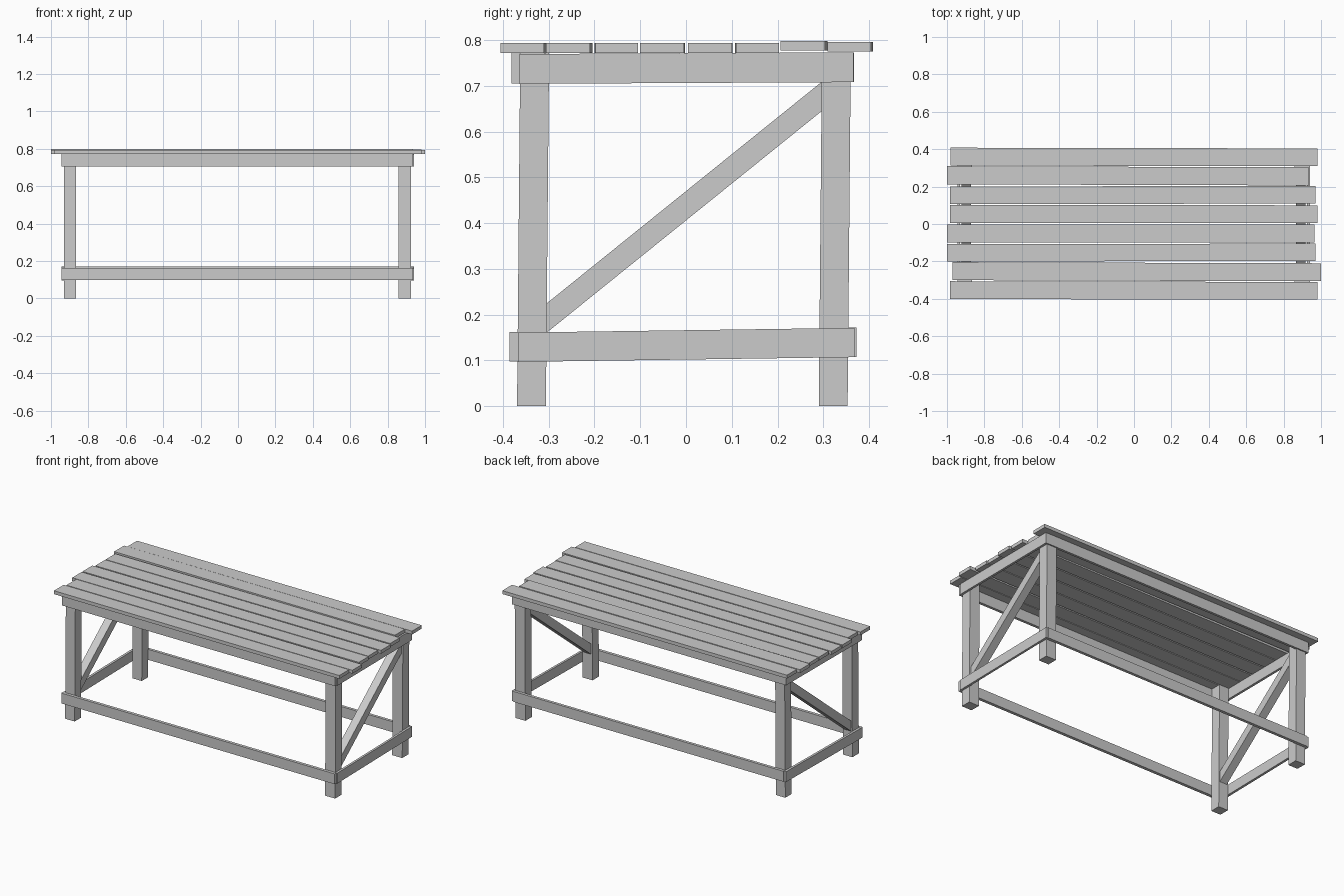
import bpy, bmesh
from mathutils import Vector

if "Cube" in bpy.data.objects:
    bpy.data.objects.remove(bpy.data.objects["Cube"])


def hexa(name, bottom, top):
    """Six-sided block from a bottom and a top quad."""
    bm = bmesh.new()
    a = [bm.verts.new(p) for p in bottom]
    b = [bm.verts.new(p) for p in top]
    bm.faces.new(a[::-1])
    bm.faces.new(b)
    for i in range(4):
        j = (i + 1) % 4
        bm.faces.new((a[i], a[j], b[j], b[i]))
    bmesh.ops.recalc_face_normals(bm, faces=bm.faces)
    me = bpy.data.meshes.new(name)
    bm.to_mesh(me)
    bm.free()
    ob = bpy.data.objects.new(name, me)
    bpy.context.collection.objects.link(ob)
    return ob


def quad(x0, x1, y0, y1, z):
    return [Vector(p) for p in ((x0, y0, z), (x1, y0, z), (x1, y1, z), (x0, y1, z))]


def board(name, x, y, z, yaw=0.0, rise=0.0, lean=0.0):
    """Box with small hand-built errors: yaw (dy per x), rise (dz per y), lean (dy at top)."""
    b, t = quad(*x, *y, z[0]), quad(*x, *y, z[1])
    for p in b + t:
        dy = yaw * p.x
        p.z += rise * p.y
        p.y += dy
    for p in t:
        p.y += lean
    return hexa(name, b, t)


# Legs, leaning very slightly towards the back
for side, x in (("left", (-0.93, -0.865)), ("right", (0.857, 0.926))):
    board("front_leg_" + side, x, (-0.369, -0.306), (0, 0.771), lean=0.007)
    board("back_leg_" + side, x, (0.29, 0.353), (0, 0.771), lean=0.007)

# Long rails: top apron and low stretcher, front and back
board("front_apron", (-0.945, 0.935), (-0.381, -0.364), (0.705, 0.771))
board("back_apron", (-0.93, 0.926), (0.352, 0.367), (0.708, 0.773))
board("front_stretcher", (-0.945, 0.935), (-0.386, -0.367), (0.098, 0.162))
board("back_stretcher", (-0.93, 0.926), (0.354, 0.372), (0.107, 0.172))

# End rails on the outside of the legs, plus diagonal brace between the legs
for side, x in (("left", (-0.945, -0.93)), ("right", (0.926, 0.94))):
    board("end_apron_" + side, x, (-0.364, 0.366), (0.706, 0.771), rise=0.005)
    board("end_stretcher_" + side, x, (-0.367, 0.368), (0.102, 0.166), rise=0.014)
    c = -0.897 if side == "left" else 0.891
    x0, x1 = c - 0.025, c + 0.025
    lo = [(x0, -0.305, 0.16), (x1, -0.305, 0.16), (x1, 0.297, 0.645), (x0, 0.297, 0.645)]
    hi = [(px, py, pz + 0.064) for px, py, pz in lo]
    hexa("brace_" + side, lo, hi)

# Top planks: x start, x end, y start, y end, yaw, lift
planks = [
    (-0.985, 0.98, -0.403, -0.308, -0.002, 0.0),
    (-0.97, 1.00, -0.303, -0.207, -0.003, 0.0),
    (-1.00, 0.97, -0.199, -0.106, 0.001, 0.0),
    (-1.00, 0.965, -0.099, -0.003, -0.001, 0.0),
    (-0.985, 0.98, 0.005, 0.101, -0.001, 0.0),
    (-0.985, 0.97, 0.108, 0.202, 0.001, 0.0),
    (-1.00, 0.935, 0.209, 0.306, -0.003, 0.005),
    (-0.98, 0.98, 0.311, 0.406, -0.002, 0.003),
]
for i, (x0, x1, y0, y1, yaw, up) in enumerate(planks):
    board(f"top_plank_{i + 1}", (x0, x1), (y0, y1), (0.772 + up, 0.793 + up), yaw=yaw)
